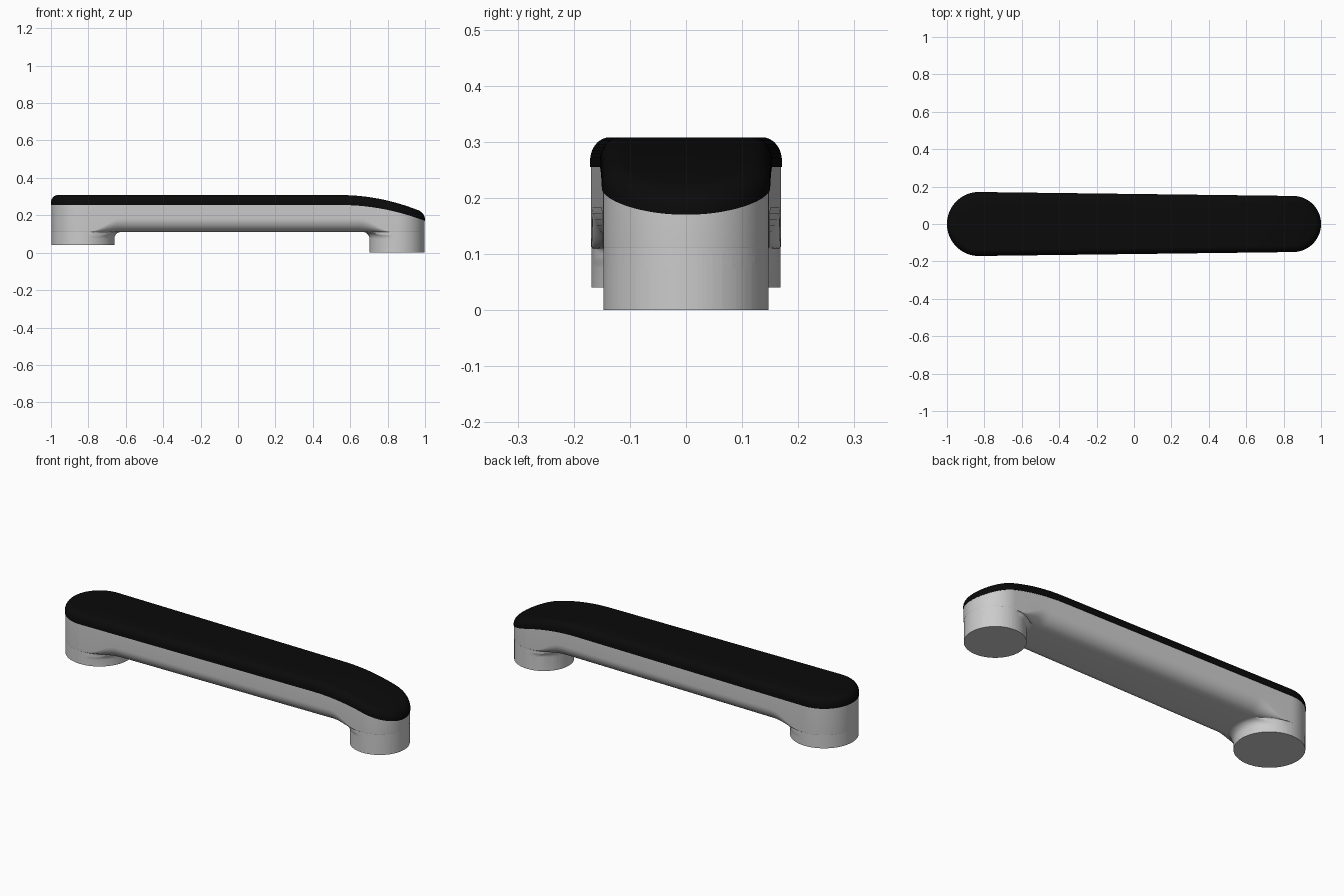
import bpy, math

if "Cube" in bpy.data.objects:
    bpy.data.objects.remove(bpy.data.objects["Cube"])

LEFT, RIGHT = (-0.829, 0.171), (0.85, 0.15)   # end centre x, end radius


def half_width(x):
    t = (x - LEFT[0]) / (RIGHT[0] - LEFT[0])
    return LEFT[1] + t * (RIGHT[1] - LEFT[1])


def smooth(a, b, x):
    t = min(1, max(0, (x - a) / (b - a)))
    return t * t * (3 - 2 * t)


def droop(x):
    return (max(0, x - 0.55) / 0.45) ** 2


def seam(x):
    return 0.255 - 0.085 * droop(x)


# Tapered capsule outline as (x, half width) stations, inset by a function of x
ARC = 24
MID = 100


def stations(inset):
    out = []
    for i in range(ARC):
        a = math.pi / 2 * i / ARC
        r = LEFT[1] - inset(LEFT[0])
        out.append((LEFT[0] - r * math.cos(a), r * math.sin(a)))
    for i in range(MID + 1):
        x = LEFT[0] + (RIGHT[0] - LEFT[0]) * i / MID
        out.append((x, half_width(x) - inset(x)))
    for i in range(1, ARC + 1):
        a = math.pi / 2 * i / ARC
        r = RIGHT[1] - inset(RIGHT[0])
        out.append((RIGHT[0] + r * math.sin(a), max(0, r * math.cos(a))))
    out[0], out[-1] = (out[0][0], 0), (out[-1][0], 0)
    return out


def ring(inset, height):
    s = stations(inset)
    front = [(x, -w, height(x)) for x, w in s]
    back = [(x, w, height(x)) for x, w in s[-2:0:-1]]
    return front + back


# Skin a stack of rings, capping both ends with strips across the width
def loft(name, rings):
    n = len(rings[0])
    verts = [p for r in rings for p in r]
    faces = []
    for k in range(len(rings) - 1):
        for i in range(n):
            j = (i + 1) % n
            faces.append((k * n + i, k * n + j, (k + 1) * n + j, (k + 1) * n + i))
    for base, flip in ((0, True), ((len(rings) - 1) * n, False)):
        for i in range(n // 2):
            f = []
            for q in (i, i + 1, (n - i - 1) % n, (n - i) % n):
                if base + q not in f:
                    f.append(base + q)
            faces.append(tuple(reversed(f)) if flip else tuple(f))
    me = bpy.data.meshes.new(name)
    me.from_pydata(verts, [], faces)
    ob = bpy.data.objects.new(name, me)
    bpy.context.collection.objects.link(ob)
    return ob


def finish(ob, angle=35):
    bpy.ops.object.select_all(action='DESELECT')
    ob.select_set(True)
    bpy.context.view_layer.objects.active = ob
    for m in list(ob.modifiers):
        bpy.ops.object.modifier_apply(modifier=m.name)
    bpy.ops.object.shade_smooth_by_angle(angle=math.radians(angle))


# Beam: lower edges rounded between the feet, fading to square at the ends
STEP = 0.002


def edge_radius(x):
    return 0.003 + 0.07 * smooth(-0.80, -0.62, x) * smooth(0.82, 0.65, x)


rings = []
for i in range(11):
    a = math.pi / 2 * i / 10
    rings.append(ring(lambda x: STEP + edge_radius(x) * (1 - math.sin(a)),
                      lambda x: 0.11 + edge_radius(x) * (1 - math.cos(a))))
rings.append(ring(lambda x: STEP, seam))
body = loft("armrest_body", rings)


# Feet: round posts with a small fillet flaring into the beam
def foot(name, end, bottom):
    cx, r = end[0], end[1] - STEP - 0.0006
    fillet = 0.035
    levels = [(bottom, 0)]
    for i in range(9):
        a = math.pi / 2 * i / 8
        levels.append((0.0755 + fillet * math.sin(a), fillet * (1 - math.cos(a))))
    levels.append((0.15, 0))
    out = []
    for z, flare in levels:
        loop = []
        for i in range(96):
            a = math.tau * i / 96
            c, s = math.cos(a), math.sin(a)
            inward = c if cx < 0 else -c
            grow = flare * smooth(0, 0.5, inward)
            x, y = cx + (r + grow) * c, (r + grow) * s
            lim = max(abs(r * s), half_width(x) - edge_radius(x) - STEP)
            loop.append((x, max(-lim, min(lim, y)), z))
        out.append(loop)
    return loft(name, out)


for name, end, bottom in (("rear_foot", LEFT, 0.04), ("front_foot", RIGHT, 0)):
    part = foot(name, end, bottom)
    mod = body.modifiers.new(name, 'BOOLEAN')
    mod.operation, mod.solver, mod.object = 'UNION', 'EXACT', part
    finish(body)
    bpy.data.objects.remove(part)

# Cushion: soft top edge, following the drooping nose
THICK, RH, RV = 0.053, 0.035, 0.042
rings = [ring(lambda x: 0, seam)]
for i in range(11):
    a = math.pi / 2 * i / 10
    rings.append(ring(lambda x: RH * (1 - math.cos(a)),
                      lambda x: seam(x) + (THICK - RV + RV * math.sin(a)) * (1 - 0.2 * droop(x))))
pad = loft("armrest_pad", rings)
black = bpy.data.materials.new("black_padding")
black.diffuse_color = (0.003, 0.003, 0.003, 1)
black.use_nodes = True
black.node_tree.nodes["Principled BSDF"].inputs["Base Color"].default_value = black.diffuse_color
pad.data.materials.append(black)
finish(pad)
